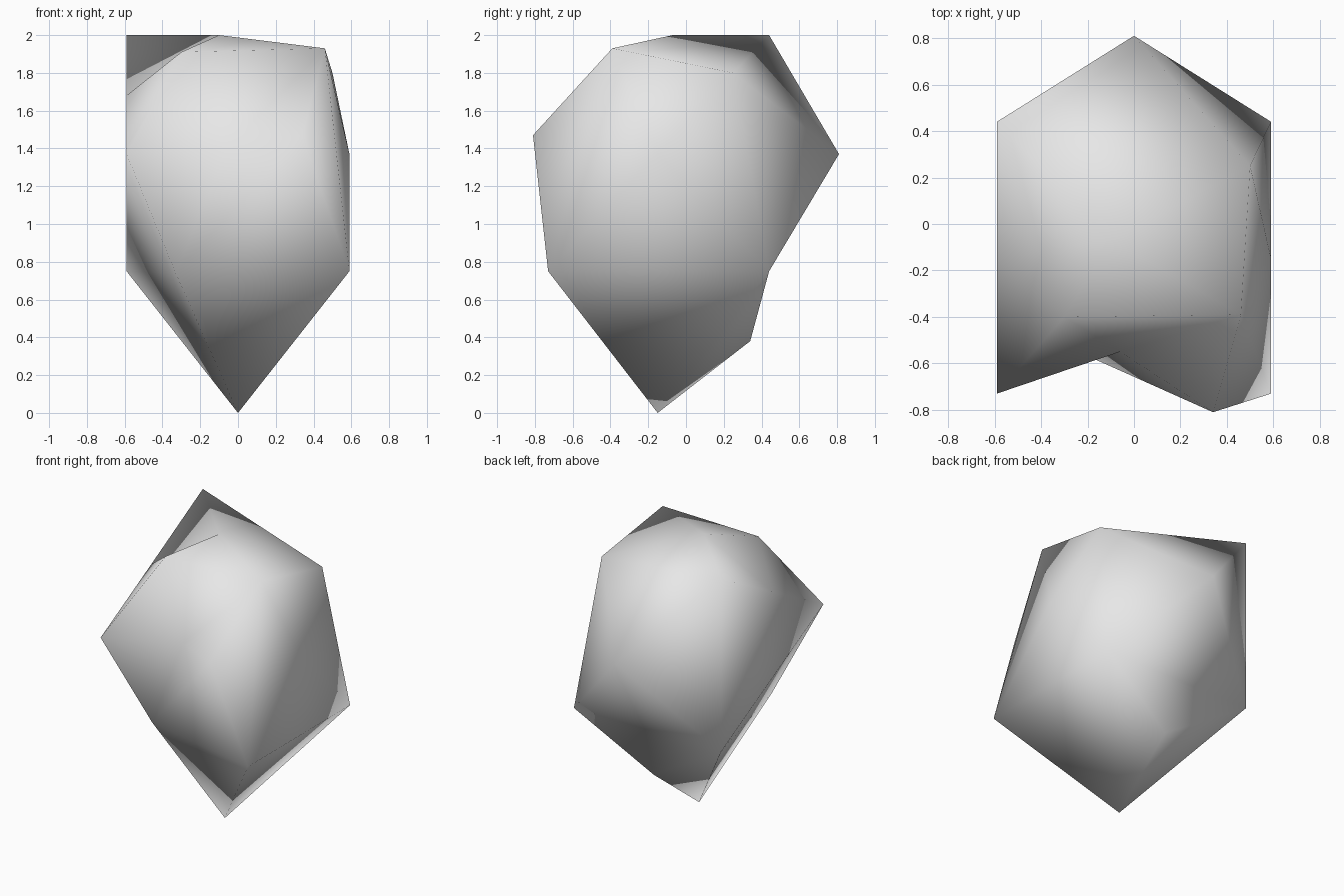
import bpy
import bmesh

cube = bpy.data.objects.get("Cube")
if cube:
    bpy.data.objects.remove(cube, do_unlink=True)

# Plain stone colour
stone = bpy.data.materials.new("stone_grey")
stone.use_nodes = True
colour = (0.8, 0.8, 0.8, 1)
stone.diffuse_color = colour
stone.node_tree.nodes["Principled BSDF"].inputs["Base Color"].default_value = colour

# Corners of the boulder: hubs sit mid-side, the others on the rim of a side
side, back, front, low = 0.59, 0.44, -0.73, 0.75
points = {
    "tip": (0, -0.15, 0),
    "top": (-0.1, -0.07, 2),
    "rear": (0, 0.81, 1.37),
    "dent": (-0.06, -0.55, 1.4),
    "left": (side, -0.15, 1.37),
    "right": (-side, -0.15, 1.68),
    "heel": (0.02, 0.34, 0.38),
    "brow": (0.34, -0.81, 1.47),
    "cheek": (-side, front, 1.37),
    "low_back_left": (side, back, low),
    "low_back_right": (-side, back, low),
    "low_front_left": (side, front, low),
    "low_front_right": (-0.33, -0.51, 0.74),
    "high_back_left": (0.5, 0.25, 1.8),
    "high_back_right": (-side, back, 2),
    "high_front_left": (0.46, -0.39, 1.93),
    "high_front_right": (-0.3, -0.4, 1.91),
}

bm = bmesh.new()
v = {name: bm.verts.new(co) for name, co in points.items()}


def fan(hub, ring, closed=True):
    """Triangles from a hub to each pair of neighbours on its ring."""
    names = ring.split()
    if closed:
        names.append(names[0])
    for a, b in zip(names, names[1:]):
        bm.faces.new((v[hub], v[a], v[b]))


# Closed fans: rear, underside, left, top and the hollow front
fan("rear", "high_back_left low_back_left low_back_right high_back_right")
fan("tip", "low_back_left heel low_back_right low_front_right low_front_left")
fan("left", "low_back_left high_back_left high_front_left low_front_left")
fan("top", "high_back_left high_back_right right high_front_right high_front_left")
fan("dent", "high_front_right cheek low_front_right brow high_front_left")

# Open fans: right wall, brow, cheek and heel
fan("right", "high_front_right cheek low_back_right high_back_right", False)
fan("brow", "low_front_right low_front_left high_front_left", False)
fan("cheek", "low_front_right low_back_right", False)
fan("heel", "low_back_left low_back_right", False)

bmesh.ops.recalc_face_normals(bm, faces=bm.faces[:])
for f in bm.faces:
    f.smooth = True

mesh = bpy.data.meshes.new("boulder")
bm.to_mesh(mesh)
bm.free()
mesh.materials.append(stone)
boulder = bpy.data.objects.new("boulder", mesh)
bpy.context.collection.objects.link(boulder)
